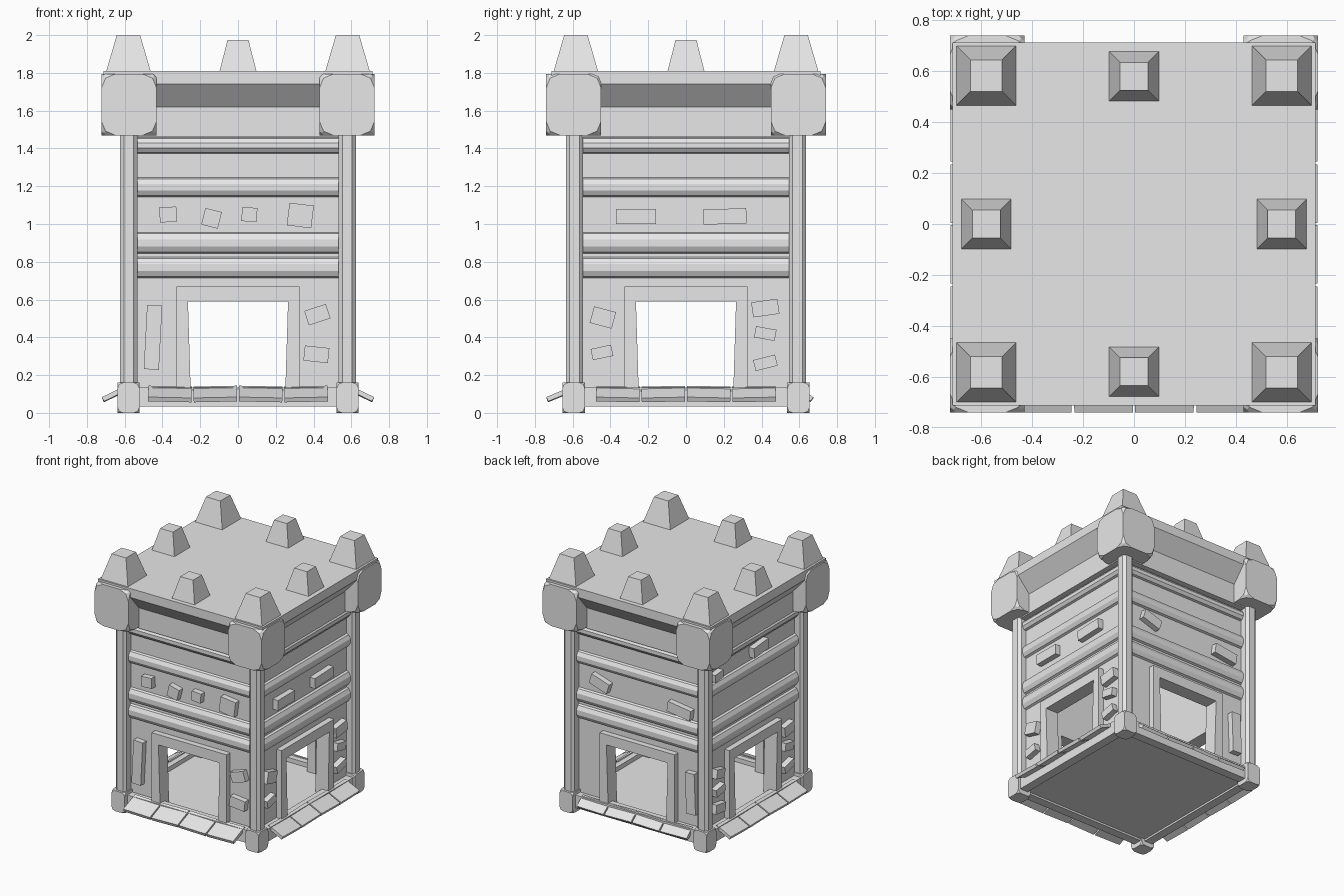
import bpy, bmesh, math
from mathutils import Matrix, Vector

old = bpy.data.objects.get("Cube")
if old:
    bpy.data.objects.remove(old, do_unlink=True)

# One pale stone colour
stone = bpy.data.materials.new("pale_stone")
stone.use_nodes = True
GREY = (0.8, 0.8, 0.8, 1)
stone.diffuse_color = GREY
stone.node_tree.nodes["Principled BSDF"].inputs["Base Color"].default_value = GREY

SIDES = ["front", "left", "back", "right"]      # quarter turns about z


def finish(bm, name, matrix=Matrix()):
    bmesh.ops.transform(bm, matrix=matrix, verts=bm.verts)
    bmesh.ops.recalc_face_normals(bm, faces=bm.faces)
    mesh = bpy.data.meshes.new(name)
    bm.to_mesh(mesh)
    bm.free()
    mesh.materials.append(stone)
    obj = bpy.data.objects.new(name, mesh)
    bpy.context.collection.objects.link(obj)
    return obj


def turn(side):
    return Matrix.Rotation(side * math.pi / 2, 4, 'Z')


def prism(name, outline, vector, matrix=Matrix()):
    """Extrude a closed outline along a vector."""
    bm = bmesh.new()
    face = bm.faces.new([bm.verts.new(p) for p in outline])
    new = bmesh.ops.extrude_face_region(bm, geom=[face])["geom"]
    bmesh.ops.translate(bm, vec=vector,
                        verts=[g for g in new if isinstance(g, bmesh.types.BMVert)])
    return finish(bm, name, matrix)


def box(name, centre, size, matrix=Matrix(), corner=0, edge=0):
    """Box, optionally with cut corners or chamfered upright edges."""
    bm = bmesh.new()
    bmesh.ops.create_cube(bm, size=1)
    bmesh.ops.scale(bm, vec=size, verts=bm.verts)
    if corner:
        bmesh.ops.bevel(bm, geom=bm.verts[:], offset=corner, segments=2,
                        profile=0.5, affect='VERTICES')
    if edge:
        upright = [e for e in bm.edges
                   if abs(e.verts[0].co.z - e.verts[1].co.z) > size[2] / 2]
        bmesh.ops.bevel(bm, geom=upright, offset=edge, segments=1, affect='EDGES')
    return finish(bm, name, matrix @ Matrix.Translation(centre))


def stack(name, x, y, levels):
    """Loft squares given as (half width, height)."""
    bm = bmesh.new()
    rings = [[bm.verts.new((x + sx * h, y + sy * h, z))
              for sx, sy in ((-1, -1), (1, -1), (1, 1), (-1, 1))] for h, z in levels]
    for a, b in zip(rings, rings[1:]):
        for i in range(4):
            j = (i + 1) % 4
            bm.faces.new((a[i], a[j], b[j], b[i]))
    bm.faces.new(rings[0])
    bm.faces.new(rings[-1])
    return finish(bm, name)


def doorway(half, top, bottom, d):
    """Arch-shaped outline around the door opening."""
    pts = [(-half, bottom), (-half, top), (half, top), (half, bottom),
           (0.25, bottom), (0.265, 0.59), (-0.265, 0.59), (-0.25, bottom)]
    return [(u, -d, z) for u, z in pts]


# Base and cornice
box("floor", (0, 0, 0.075), (1.14, 1.14, 0.05))
stack("cornice_deck", 0, 0, [(0.61, 1.46), (0.61, 1.62), (0.713, 1.74), (0.713, 1.81)])

# Walls, door frames, horizontal logs and base beams on each side
LOGS = [(0.71, 0.83), (0.84, 0.96), (1.14, 1.25), (1.37, 1.46)]
TIP = [0.735, 0.715, 0.667, 0.715]
for s, side in enumerate(SIDES):
    m = turn(s)
    prism(side + "_wall", doorway(0.56, 1.47, 0.05, 0.56), (0, 0.06, 0), m)
    prism(side + "_door_frame", doorway(0.325, 0.67, 0.1, 0.605), (0, 0.11, 0), m)
    for i, (lo, hi) in enumerate(LOGS):
        r, mid = (hi - lo) / 2, (hi + lo) / 2
        arc = [math.pi * k / 5 for k in range(6)]
        prism(f"{side}_log_{i}",
              [(-0.56, -0.55 - 0.045 * math.sin(a), mid + r * math.cos(a)) for a in arc],
              (1.12, 0, 0), m)
    box(side + "_base_beam", (0, -0.585, 0.085), (1.1, 0.07, 0.1), m)
    # Sloping slabs along the foot of the wall
    inner = Vector((0, -0.59, 0.13))
    outer = Vector((0, -TIP[s], 0.07))
    along = outer - inner
    tilt = Matrix.Rotation(math.atan2(-along.z, along.y) * -1 + math.pi, 4, 'X')
    for i in range(4):
        u = -0.36 + 0.24 * i
        wobble = Matrix.Rotation(math.radians((-1) ** i * 1.2), 4, 'Y')
        place = m @ Matrix.Translation((inner + outer) / 2 + Vector((u, 0, 0)))
        box(f"{side}_slab_{i}", (0, 0, 0), (0.23, along.length, 0.025),
            place @ wobble @ tilt)

# Corner posts with knobs at head and foot
for sx in (-1, 1):
    for sy in (-1, 1):
        tag = ("front" if sy < 0 else "back") + ("_left" if sx > 0 else "_right")
        box(tag + "_post", (sx * 0.578, sy * 0.59, 0.8), (0.092, 0.092, 1.4), edge=0.02)
        box(tag + "_head_knob", (sx * 0.577, sy * 0.595, 1.632),
            (0.292, 0.292, 0.325), corner=0.075)
        box(tag + "_foot_knob", (sx * 0.58, sy * 0.595, 0.08),
            (0.115, 0.118, 0.16), corner=0.03)
        stack(tag + "_merlon", sx * 0.58, sy * 0.583, [(0.12, 1.8), (0.062, 2.0)])

# Smaller merlons at the middle of each side
for s, side in enumerate(SIDES):
    p = turn(s) @ Vector((0, -0.58, 0))
    stack(side + "_middle_merlon", p.x, p.y, [(0.1, 1.8), (0.055, 1.975)])

# Raised stones on the walls: along, height, width, tall, tilt in degrees
STONES = [
    [(-0.37, 1.05, .09, .08, -3), (-0.14, 1.03, .09, .09, 14), (0.06, 1.05, .08, .075, 5),
     (0.33, 1.045, .13, .12, 7), (-0.45, .4, .08, .34, 3), (.42, .52, .12, .08, -18),
     (.415, .31, .13, .08, 6)],
    [(-0.265, 1.04, .21, .08, 0), (0.205, 1.04, .23, .08, -2), (-.44, .505, .12, .09, 15),
     (-.445, .32, .11, .06, -12), (.42, .555, .14, .08, -8), (.42, .42, .11, .06, 10),
     (.42, .265, .12, .06, -14)],
    [(-0.33, 1.05, .16, .08, 18), (.36, 1.02, .2, .08, 8), (.46, .4, .08, .32, -2)],
    [(-.45, 1.3, .1, .06, -5), (.07, 1.32, .18, .08, -5), (.42, .555, .12, .08, -8),
     (.42, .42, .11, .06, 10), (.42, .265, .12, .06, -14), (-.43, .53, .1, .07, 12),
     (-.43, .4, .11, .06, -10), (-.43, .26, .12, .07, 8)],
]
for s, side in enumerate(SIDES):
    for i, (u, z, w, h, deg) in enumerate(STONES[s]):
        place = turn(s) @ Matrix.Translation((u, -0.575, z))
        box(f"{side}_stone_{i}", (0, 0, 0), (w, 0.06, h),
            place @ Matrix.Rotation(math.radians(deg), 4, 'Y'))
